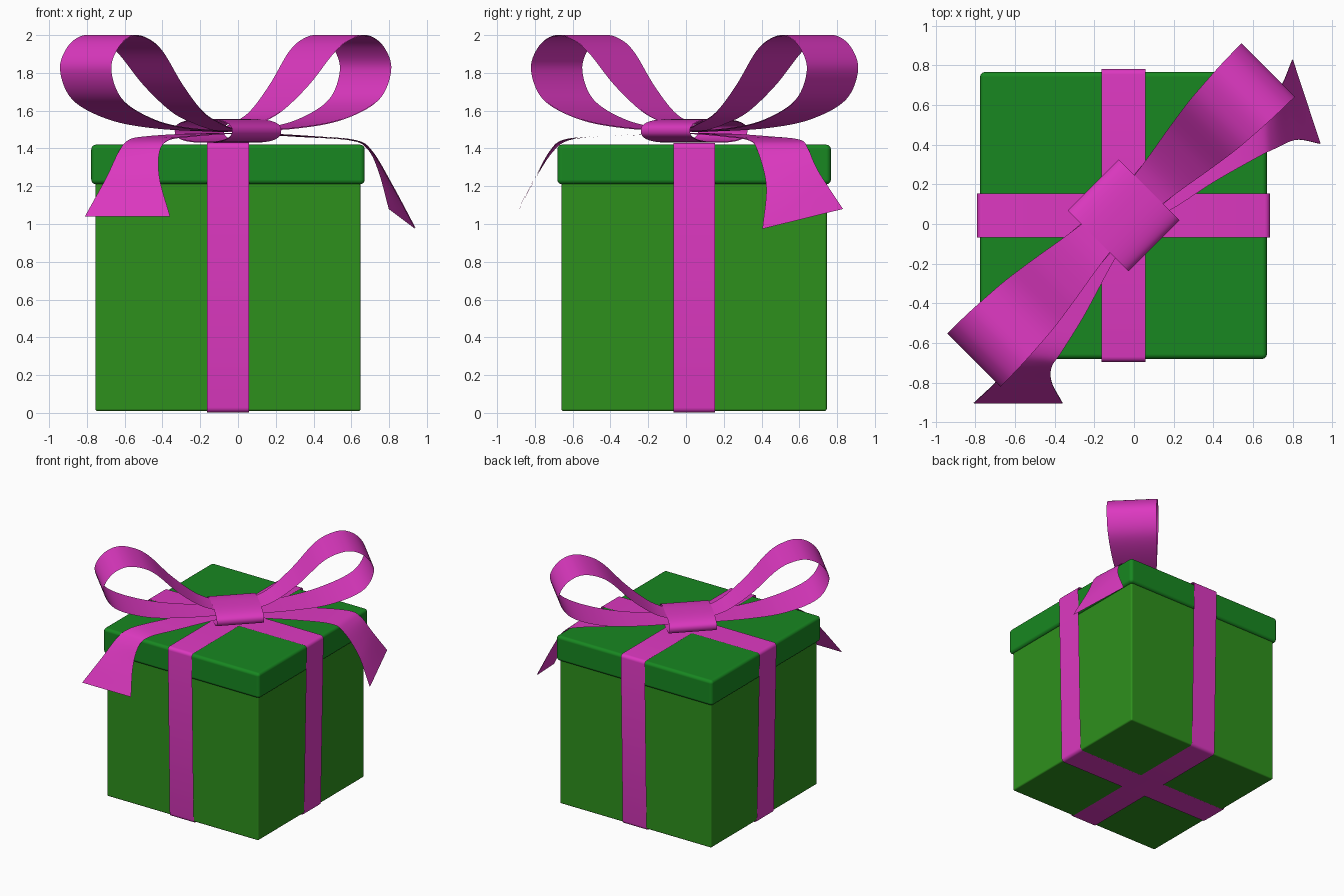
import bpy, bmesh, math
from mathutils import Vector

if "Cube" in bpy.data.objects:
    bpy.data.objects.remove(bpy.data.objects["Cube"])

CX, CY = -0.053, 0.043                      # centre of the box
C = Vector((CX, CY, 0))
D = Vector((1, 1, 0)).normalized()          # bow runs along this diagonal
E = Vector((1, -1, 0)).normalized()         # across the bow


def material(name, rgb):
    m = bpy.data.materials.new(name)
    m.diffuse_color = (*rgb, 1)
    m.use_nodes = True
    m.node_tree.nodes["Principled BSDF"].inputs["Base Color"].default_value = m.diffuse_color
    return m


BOX = material("box_green", (0.027, 0.28, 0.012))
LID = material("lid_green", (0.009, 0.245, 0.015))
PINK = material("ribbon_magenta", (0.72, 0.04, 0.53))


def block(name, size, z0, z1, bevel, mat):
    bpy.ops.mesh.primitive_cube_add(size=1, location=(CX, CY, (z0 + z1) / 2))
    ob = bpy.context.object
    ob.name = name
    ob.scale = (size, size, z1 - z0)
    bpy.ops.object.transform_apply(location=False, rotation=False, scale=True)
    mod = ob.modifiers.new("Bevel", "BEVEL")
    mod.width, mod.segments, mod.harden_normals = bevel, 4, True
    ob.data.materials.append(mat)
    ob.data.shade_smooth()
    return ob


def smooth_path(pts, steps=8):
    """Catmull-Rom curve through the points."""
    p = [Vector(q) for q in pts]
    p = [2 * p[0] - p[1]] + p + [2 * p[-1] - p[-2]]
    out = []
    for a, b, c, d in zip(p, p[1:], p[2:], p[3:]):
        for i in range(steps):
            t = i / steps
            out.append(0.5 * (2 * b + (c - a) * t + (2 * a - 5 * b + 4 * c - d) * t * t
                              + (3 * b - a - 3 * c + d) * t ** 3))
    return out + [p[-2]]


def ribbon(name, left, right, closed=False, across=4):
    """Thin sheet lofted between two edge paths."""
    bm = bmesh.new()
    rows = [[bm.verts.new(a.lerp(b, k / across)) for k in range(across + 1)]
            for a, b in zip(left, right)]
    for r, s in zip(rows, rows[1:] + rows[:1] if closed else rows[1:]):
        for k in range(across):
            bm.faces.new((r[k], r[k + 1], s[k + 1], s[k]))
    bmesh.ops.recalc_face_normals(bm, faces=bm.faces)
    me = bpy.data.meshes.new(name)
    bm.to_mesh(me)
    bm.free()
    ob = bpy.data.objects.new(name, me)
    bpy.context.collection.objects.link(ob)
    me.materials.append(PINK)
    me.shade_smooth()
    # two skins without a rim keep the shading flat across the ribbon
    mod = ob.modifiers.new("Solidify", "SOLIDIFY")
    mod.thickness, mod.offset, mod.use_rim = 0.004, 0, False
    return ob


# Box and lid
block("box", 1.405, 0.01, 1.25, 0.012, BOX)
block("lid", 1.448, 1.21, 1.42, 0.025, LID)


# Ribbons wrapped around the box both ways, slightly wider at the top
def wrap(name, along, across, lift):
    r = 0.025
    corners = [(0.737, 1.428 + lift, 0), (-0.737, 1.428 + lift, 90),
               (-0.712, 0.003 + lift, 180), (0.712, 0.003 + lift, 270)]
    path = []
    for x, z, start in corners:
        cx = x - math.copysign(r, x)
        cz = z - r if z > 1 else z + r
        for i in range(6):
            a = math.radians(start + 18 * i)
            path.append(C + along * (cx + r * math.cos(a)) + Vector((0, 0, cz + r * math.sin(a))))
    ribbon(name, [p - across * 0.11 for p in path], [p + across * 0.11 for p in path], True, 1)


X, Y = Vector((1, 0, 0)), Vector((0, 1, 0))
wrap("wrap_ribbon_side_to_side", X, Y, 0)
wrap("wrap_ribbon_front_to_back", Y, X, 0.001)

# Bow loops: distance from the knot, height, half width
loop = [(0.0, 1.497, 0.09), (0.12, 1.528, 0.095), (0.28, 1.593, 0.115), (0.46, 1.735, 0.145),
        (0.63, 1.91, 0.17), (0.75, 1.98, 0.18), (0.87, 1.996, 0.187), (0.98, 1.935, 0.19),
        (1.033, 1.815, 0.19), (0.945, 1.658, 0.185), (0.70, 1.555, 0.165), (0.4, 1.508, 0.125),
        (0.0, 1.49, 0.09)]
for side, name, shift in ((1, "bow_loop_right", -0.003), (-1, "bow_loop_left", -0.018)):
    path = smooth_path(loop)
    stretch = 1.014 if side < 0 else 1
    edges = [[C + D * side * d * stretch + E * (s * w + shift) + Vector((0, 0, z))
              for d, z, w in path] for s in (-1, 1)]
    ribbon(name, *edges)

# Knot: flattened tube around the loops
knot = []
for i in range(48):
    a = 2 * math.pi * i / 48
    c, s = math.cos(a), math.sin(a)
    knot.append(C + E * 0.215 * math.copysign(abs(c) ** 0.8, c)
                + Vector((0, 0, 1.493 + 0.06 * math.copysign(abs(s) ** 0.8, s))))
ribbon("bow_knot", [p - D * 0.182 for p in knot], [p + D * 0.182 for p in knot], True)

# Loose tails draped over the front and right lid edges
ribbon("tail_front",
       smooth_path([(-0.13, 0.09, 1.48), (-0.3, -0.18, 1.475), (-0.48, -0.46, 1.463), (-0.575, -0.62, 1.445),
                    (-0.63, -0.705, 1.385), (-0.70, -0.80, 1.24), (-0.81, -0.905, 1.04)]),
       smooth_path([(0.0, -0.02, 1.48), (-0.11, -0.2, 1.475), (-0.25, -0.46, 1.463), (-0.365, -0.645, 1.445),
                    (-0.415, -0.72, 1.385), (-0.415, -0.80, 1.24), (-0.36, -0.905, 1.04)]))
ribbon("tail_right",
       smooth_path([(0.0, -0.02, 1.48), (0.2, 0.08, 1.475), (0.4, 0.21, 1.463), (0.62, 0.335, 1.443),
                    (0.71, 0.38, 1.385), (0.82, 0.425, 1.20), (0.94, 0.405, 0.975)]),
       smooth_path([(-0.13, 0.09, 1.48), (0.1, 0.26, 1.475), (0.32, 0.43, 1.463), (0.59, 0.6, 1.445),
                    (0.685, 0.645, 1.40), (0.745, 0.7, 1.28), (0.80, 0.83, 1.08)]))
